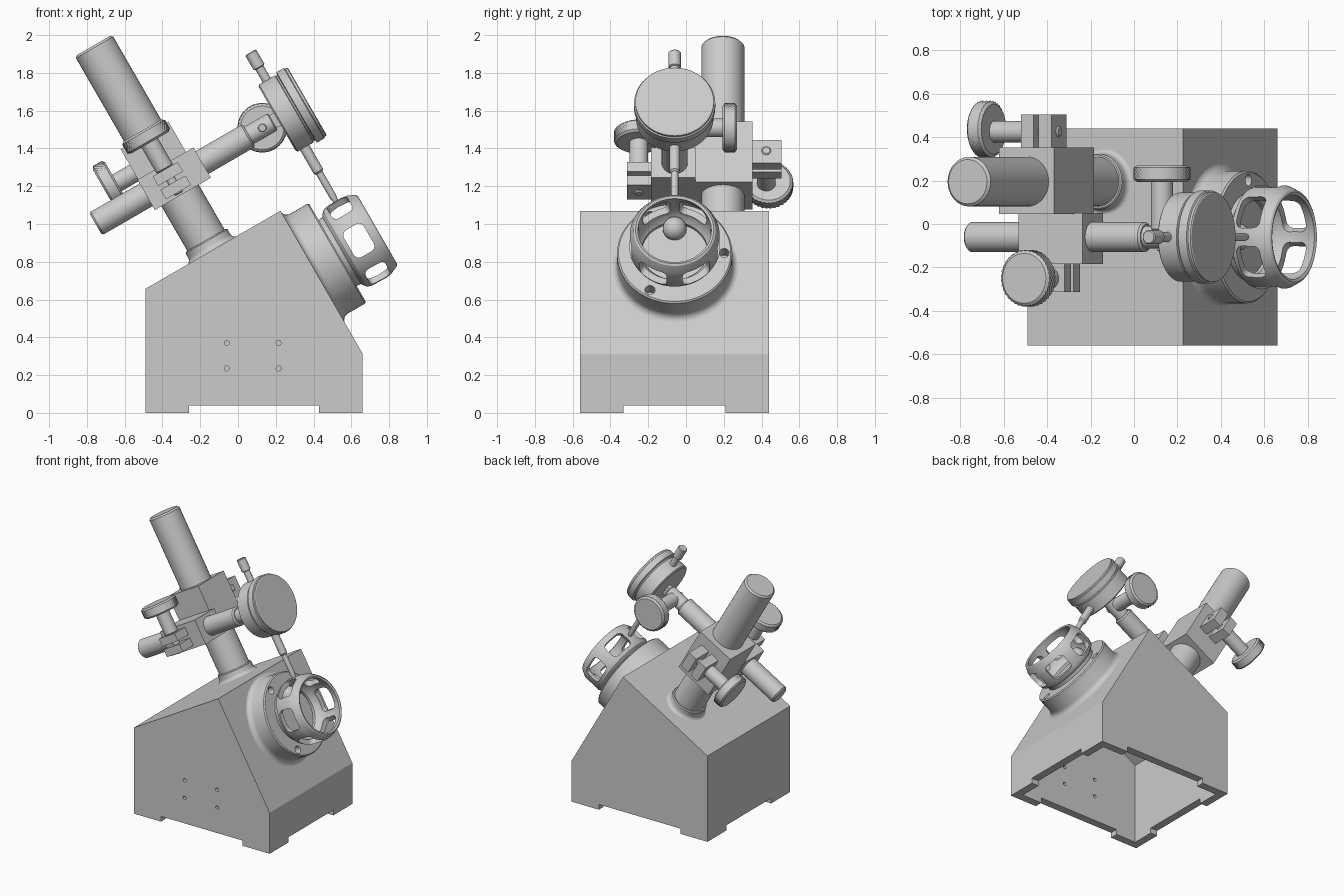
import bpy, bmesh, math
from mathutils import Matrix, Vector

if "Cube" in bpy.data.objects:
    bpy.data.objects.remove(bpy.data.objects["Cube"])

# Everything above the base lives in a frame tilted 30 degrees about y:
# u runs up the long slope, w is square to it.
TILT = Matrix.Rotation(math.radians(-30), 4, 'Y')
MID = -0.06          # y of the arm, gauge and basket
COL = 0.195          # y of the column


def finish(bm, name, matrix=None):
    bmesh.ops.recalc_face_normals(bm, faces=bm.faces)
    me = bpy.data.meshes.new(name)
    bm.to_mesh(me)
    bm.free()
    if matrix:
        me.transform(matrix)
    ob = bpy.data.objects.new(name, me)
    bpy.context.collection.objects.link(ob)
    return ob


def smooth(ob):
    bpy.ops.object.select_all(action='DESELECT')
    ob.select_set(True)
    bpy.context.view_layer.objects.active = ob
    bpy.ops.object.shade_smooth_by_angle(angle=math.radians(32))


def lathe(name, profile, centre, axis, seg=64, closed=False, knurl=()):
    """Turn (radius, height) points round an axis; rows listed in knurl are roughened."""
    bm = bmesh.new()
    rows = []
    for k, (r, t) in enumerate(profile):
        row = []
        for i in range(seg):
            a = 2 * math.pi * i / seg
            rr = r + (0.004 if (i + k) % 2 else -0.002) if k in knurl else r
            p, q = rr * math.cos(a), rr * math.sin(a)
            co = {'u': (t, p, q), 'y': (p, t, q), 'w': (p, q, t)}[axis]
            row.append(bm.verts.new(Vector(co) + Vector(centre)))
        rows.append(row)
    pairs = list(zip(rows, rows[1:])) + ([(rows[-1], rows[0])] if closed else [])
    for a, b in pairs:
        for i in range(seg):
            j = (i + 1) % seg
            bm.faces.new((a[i], a[j], b[j], b[i]))
    if not closed:
        bm.faces.new(rows[0])
        bm.faces.new(rows[-1])
    ob = finish(bm, name, TILT)
    smooth(ob)
    return ob


def rod(name, r, t0, t1, centre, axis, chamfer=0.006, seg=48):
    c = chamfer
    return lathe(name, [(r - c, t0), (r, t0 + c), (r, t1 - c), (r - c, t1)], centre, axis, seg)


def knob(name, centre, axis):
    """Knurled hand knob, centred on its own thickness."""
    prof = [(0.115, -0.038), (0.124, -0.031)]
    prof += [(0.127, -0.027 + 0.009 * k) for k in range(7)]
    prof += [(0.124, 0.031), (0.115, 0.038)]
    return lathe(name, prof, centre, axis, 72, knurl=range(2, 9))


def box(name, lo, hi, matrix=TILT, bevel=0.0):
    bm = bmesh.new()
    bmesh.ops.create_cube(bm, size=1)
    for v in bm.verts:
        v.co = Vector([(a + b) / 2 + c * (b - a) for a, b, c in zip(lo, hi, v.co)])
    if bevel:
        bmesh.ops.bevel(bm, geom=bm.edges[:], offset=bevel, segments=1, affect='EDGES')
    return finish(bm, name, matrix)


def prism(name, pts, y0, y1):
    bm = bmesh.new()
    face = bm.faces.new([bm.verts.new((x, y0, z)) for x, z in pts])
    ret = bmesh.ops.extrude_face_region(bm, geom=[face])
    for v in ret['geom']:
        if isinstance(v, bmesh.types.BMVert):
            v.co.y = y1
    return finish(bm, name)


def cut(ob, cutters):
    bpy.context.view_layer.objects.active = ob
    for c in cutters:
        c.hide_render = True
        m = ob.modifiers.new('cut', 'BOOLEAN')
        m.operation, m.solver, m.object = 'DIFFERENCE', 'EXACT', c
        bpy.ops.object.modifier_apply(modifier=m.name)
        bpy.data.objects.remove(c)


# Hollow wedge base with four feet and four small holes in the front
base = prism('base', [(-.49, 0), (-.49, .657), (.225, 1.07), (.66, .313), (.66, 0)], -.56, .44)
cutters = [
    prism('cavity', [(-.43, -.1), (-.43, .622), (.203, .988), (.60, .297), (.60, -.1)], -.50, .38),
    box('notch_long', (-.26, -1, -.1), (.43, 1, .04), Matrix()),
    box('notch_cross', (-1, -.33, -.1), (1, .21, .04), Matrix())]
for x in (-.06, .215):
    for z in (.235, .37):
        bm = bmesh.new()
        bmesh.ops.create_cone(bm, cap_ends=True, segments=20, radius1=.013, radius2=.013, depth=.2)
        cutters.append(finish(bm, 'hole', Matrix.Translation((x, -.56, z)) @ Matrix.Rotation(math.pi / 2, 4, 'X')))
cut(base, cutters)

# Column with filleted boss
fillet = [(.155 - .027 * math.sin(a), .843 - .03 * math.cos(a)) for a in [k * math.pi / 10 for k in range(6)]]
lathe('column_boss', [(.155, .80)] + fillet + [(.128, .87), (.122, .876)], (.31, COL, 0), 'w')
rod('column', .114, .82, 2.067, (.31, COL, 0), 'w', .012, 64)

# Column clamp with split ears, screw and knob
box('column_clamp', (.16, .045, 1.15), (.452, .352, 1.52))
for u0, u1 in ((.23, .297), (.323, .393)):
    box('column_clamp_ear', (u0, .34, 1.30), (u1, .505, 1.44))
rod('column_clamp_screw', .025, .2, .40, (0, .425, 1.375), 'u')
rod('column_clamp_shaft', .05, .03, .23, (0, .425, 1.375), 'u')
knob('column_clamp_knob', (.016, .437, 1.385), 'u')

# Arm clamp with split ears, screw and knob
box('arm_clamp', (.156, -.185, 1.15), (.498, .05, 1.335))
for w0, w1 in ((1.17, 1.228), (1.252, 1.31)):
    box('arm_clamp_ear', (.235, -.312, w0), (.388, -.17, w1))
rod('arm_clamp_screw', .025, 1.16, 1.33, (.31, -.25, 0), 'w')
rod('arm_clamp_shaft', .05, 1.31, 1.49, (.31, -.25, 0), 'w')
knob('arm_clamp_knob', (.31, -.25, 1.51), 'w')

# Arm, its fork end, and the pivot knob behind
rod('arm', .069, -.153, .785, (0, MID, 1.243), 'u', .01, 64)
rod('arm_end', .052, .77, .93, (0, MID, 1.243), 'u')
rod('pivot_shaft', .05, -.03, .20, (.866, 0, 1.243), 'y')
rod('pivot_pin', .022, -.125, 0, (.866, 0, 1.243), 'y', .003)
knob('pivot_knob', (.866, .232, 1.243), 'y')

# Dial gauge: case with bezel, spindle above and below
lathe('gauge_case', [(.195, .958), (.205, .966), (.205, 1.062), (.199, 1.066), (.199, 1.074), (.215, 1.078),
                     (.215, 1.122), (.208, 1.126), (.208, 1.138), (.202, 1.142)], (0, MID, 1.245), 'u', 80)
box('gauge_lug', (.90, MID - .02, 1.205), (.97, MID + .02, 1.281))
lathe('gauge_cap', [(.024, 1.42), (.024, 1.525), (.033, 1.53), (.033, 1.615), (.028, 1.62)],
      (1.012, MID, 0), 'w', 32)
lathe('gauge_spindle', [(.028, 1.06), (.028, .895), (.024, .89), (.019, .885), (.019, .74), (.012, .705)],
      (1.008, MID, 0), 'w', 32)

# Mounting flange with fillet and three screw holes
AX = (0, MID, .47)
fillet = [(.343 - .038 * math.sin(a), .768 - .04 * math.cos(a)) for a in [k * math.pi / 12 for k in range(7)]]
flange = lathe('flange', [(.343, .715)] + fillet + [(.305, .872), (.297, .88)], AX, 'u', 80)
holes = []
for k in range(3):
    a = 2 * math.pi * k / 3
    holes.append(rod('hole', .027, .81, .95, (0, MID + .262 * math.cos(a), .47 + .262 * math.sin(a)), 'u', .001, 24))
cut(flange, holes)
smooth(flange)

# Bearing basket: turned ring with six rounded windows
basket = lathe('basket', [(.20, .87), (.205, .905), (.232, .925), (.241, .95), (.243, 1.04), (.237, 1.075),
                          (.217, 1.118), (.207, 1.124), (.194, 1.118), (.206, 1.07), (.21, 1.0), (.20, .93),
                          (.175, .90), (.175, .87)], AX, 'u', 96, closed=True)
windows = []
for k in range(3):
    bm = bmesh.new()
    bmesh.ops.create_cube(bm, size=1)
    bmesh.ops.scale(bm, vec=(.122, .7, .165), verts=bm.verts)
    sides = [e for e in bm.edges if abs(e.verts[0].co.y - e.verts[1].co.y) > .5]
    bmesh.ops.bevel(bm, geom=sides, offset=.032, segments=5, profile=.5, affect='EDGES')
    windows.append(finish(bm, 'window', TILT @ Matrix.Translation((1.01, MID, .47))
                          @ Matrix.Rotation(math.pi / 3 * k, 4, 'X')))
cut(basket, windows)
smooth(basket)

# Ball seated inside the basket
bm = bmesh.new()
bmesh.ops.create_uvsphere(bm, u_segments=32, v_segments=16, radius=.063)
smooth(finish(bm, 'ball', TILT @ Matrix.Translation((.90, MID, .607))))
